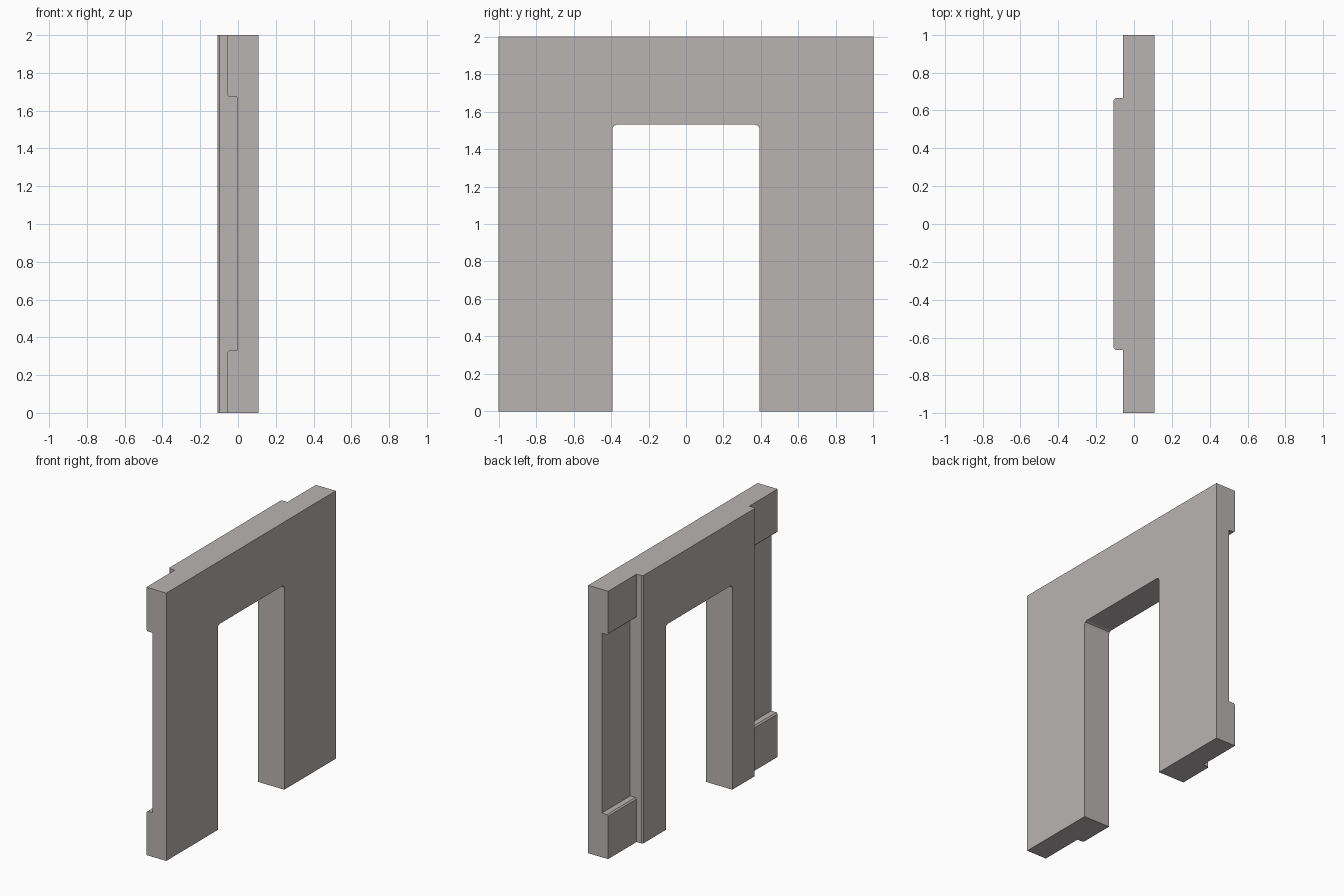
import bpy, bmesh
from mathutils import Vector

cube = bpy.data.objects.get("Cube")
if cube:
    bpy.data.objects.remove(cube, do_unlink=True)

stone = bpy.data.materials.new("warm_grey_stone")
stone.use_nodes = True
colour = (0.48, 0.457, 0.448, 1)
stone.diffuse_color = colour
stone.node_tree.nodes["Principled BSDF"].inputs["Base Color"].default_value = colour


def prism(name, points, offset):
    """Extrude a closed 3D outline along an offset."""
    bm = bmesh.new()
    face = bm.faces.new([bm.verts.new(p) for p in points])
    result = bmesh.ops.extrude_face_region(bm, geom=[face])
    verts = [g for g in result["geom"] if isinstance(g, bmesh.types.BMVert)]
    bmesh.ops.translate(bm, verts=verts, vec=Vector(offset))
    bmesh.ops.recalc_face_normals(bm, faces=bm.faces)
    mesh = bpy.data.meshes.new(name)
    bm.to_mesh(mesh)
    bm.free()
    mesh.materials.append(stone)
    obj = bpy.data.objects.new(name, mesh)
    bpy.context.collection.objects.link(obj)
    return obj


FRONT, BACK, STEP, RECESS = -0.108, 0.108, -0.057, -0.005
PANEL, CHAMFER = 0.665, 0.01

# Wall slab with a raised, chamfered centre panel
half = [(BACK, 1), (STEP, 1), (STEP, PANEL),
        (FRONT + CHAMFER, PANEL), (FRONT, PANEL - CHAMFER)]
plan = half + [(x, -y) for x, y in reversed(half)]
wall = prism("doorway_wall", [(x, y, 0) for x, y in plan], (0, 0, 2))

# Doorway with softened upper corners
side, top, r = 0.393, 1.53, 0.022
arch = [(side, -0.1), (side, top - r), (side - 0.3 * r, top - 0.3 * r), (side - r, top)]
arch += [(-y, z) for y, z in reversed(arch)]
cutters = [prism("doorway_cutter", [(-0.3, y, z) for y, z in arch], (0.6, 0, 0))]

# Recess between the corner blocks, with chamfered mouth
low, high = 0.33, 1.673
mouth = [(-0.2, low - CHAMFER), (STEP, low - CHAMFER), (STEP + CHAMFER, low), (RECESS, low),
         (RECESS, high), (STEP + CHAMFER, high), (STEP, high + CHAMFER), (-0.2, high + CHAMFER)]
for name, sign in (("back", 1), ("front", -1)):
    cutters.append(prism(name + "_recess_cutter",
                         [(x, sign * PANEL, z) for x, z in mouth], (0, sign * 0.5, 0)))

# Carve the openings
for cutter in cutters:
    mod = wall.modifiers.new(cutter.name, "BOOLEAN")
    mod.operation = "DIFFERENCE"
    mod.solver = "EXACT"
    mod.object = cutter
    cutter.hide_render = True

bpy.context.view_layer.update()
carved = bpy.data.meshes.new_from_object(
    wall.evaluated_get(bpy.context.evaluated_depsgraph_get()))
wall.modifiers.clear()
wall.data = carved
for cutter in cutters:
    bpy.data.objects.remove(cutter, do_unlink=True)
